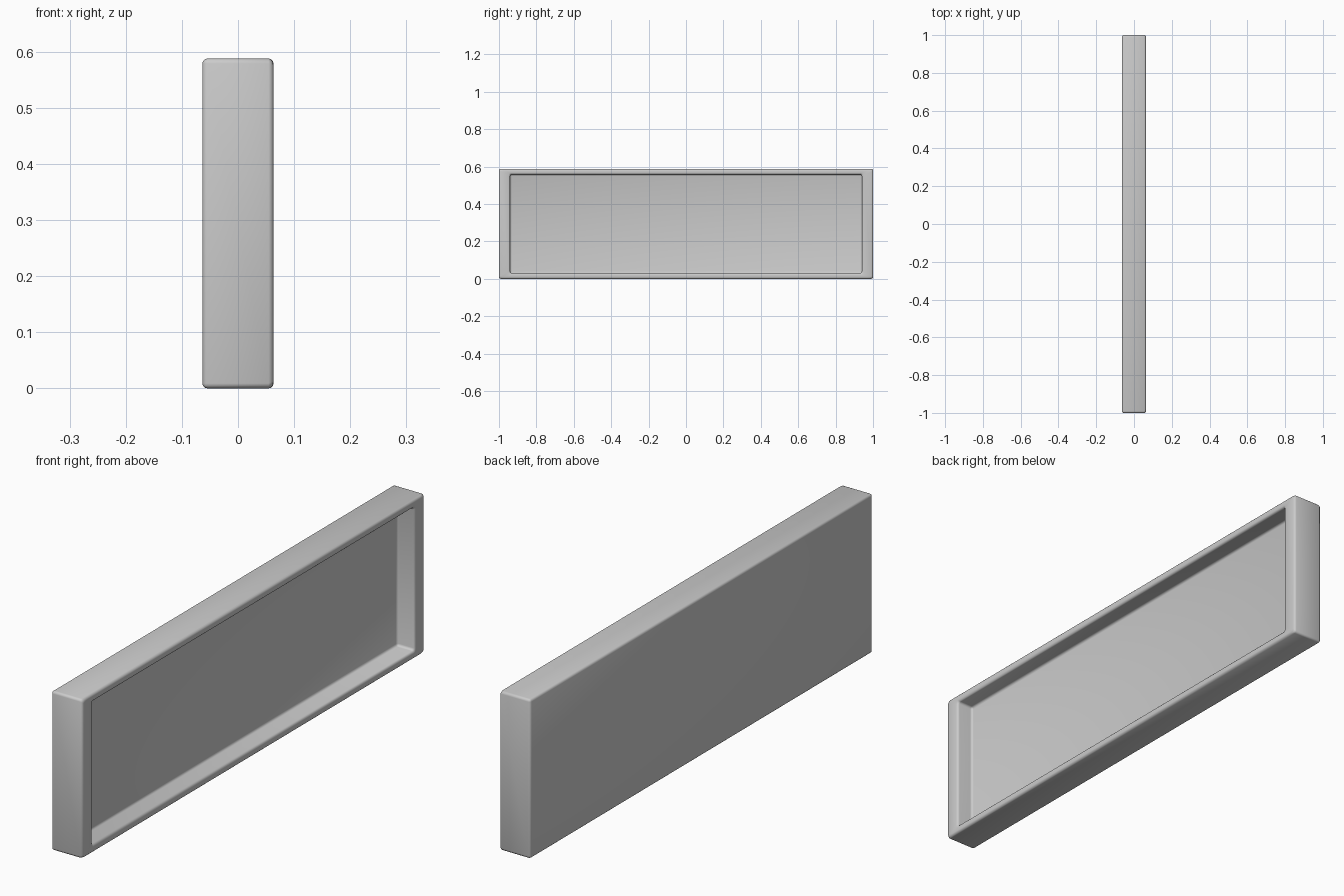
import bpy, bmesh

if "Cube" in bpy.data.objects:
    bpy.data.objects.remove(bpy.data.objects["Cube"])

HX, HY, H = 0.0635, 1.0, 0.588      # half thickness, half length, height
RIM_Y, RIM_Z, DEPTH = 0.06, 0.03, 0.07

bm = bmesh.new()


def ring(x, dy, dz):
    """Rectangle of vertices at x, inset by dy and dz."""
    y, z0, z1 = HY - dy, dz, H - dz
    return [bm.verts.new((x, a, b)) for a, b in ((-y, z0), (y, z0), (y, z1), (-y, z1))]


# Tray profile: back, outer front, rim opening, recess floor
rings = [ring(-HX, 0, 0), ring(HX, 0, 0), ring(HX, RIM_Y, RIM_Z), ring(HX - DEPTH, RIM_Y, RIM_Z)]
for a, b in zip(rings, rings[1:]):
    for i in range(4):
        j = (i + 1) % 4
        bm.faces.new((a[i], a[j], b[j], b[i]))
bm.faces.new(rings[0][::-1])
bm.faces.new(rings[-1])
bmesh.ops.recalc_face_normals(bm, faces=bm.faces[:])

# Softly rounded edges
bmesh.ops.bevel(bm, geom=bm.edges[:], offset=0.009, segments=3, profile=0.5, affect='EDGES')
for f in bm.faces:
    f.smooth = True

mesh = bpy.data.meshes.new("recessed_panel")
bm.to_mesh(mesh)
bm.free()
panel = bpy.data.objects.new("recessed_panel", mesh)
bpy.context.collection.objects.link(panel)
